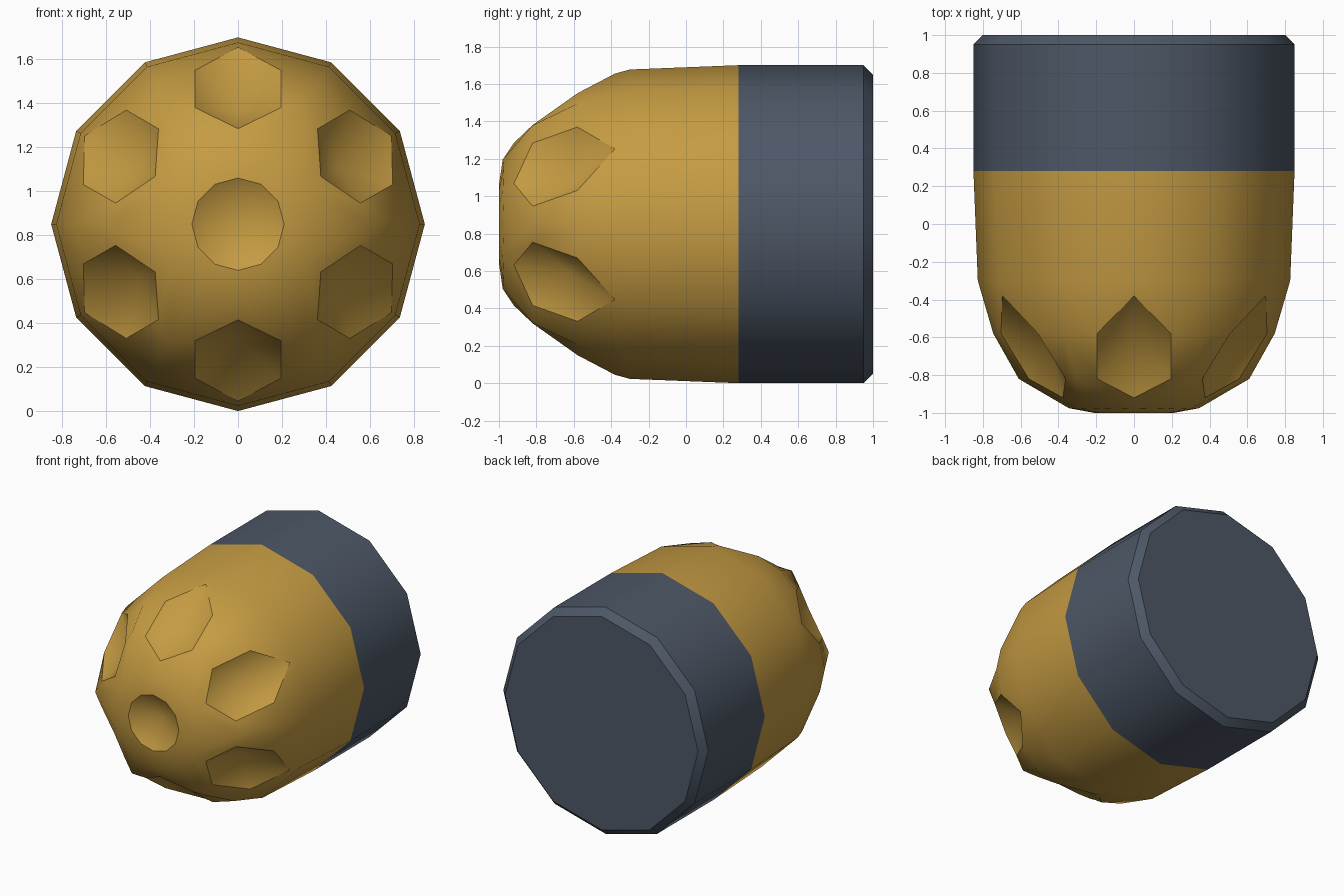
import bpy, bmesh, math

if "Cube" in bpy.data.objects:
    bpy.data.objects.remove(bpy.data.objects["Cube"])

CZ = 0.85        # height of the long axis
DENT = 0.12      # depth of the dimples


def material(name, col):
    m = bpy.data.materials.new(name)
    m.diffuse_color = (*col, 1)
    m.use_nodes = True
    m.node_tree.nodes["Principled BSDF"].inputs["Base Color"].default_value = m.diffuse_color
    return m


gold = material("brass gold", (0.56, 0.33, 0.055))
slate = material("slate blue", (0.075, 0.097, 0.135))


def point(angle, y, r):
    a = math.radians(angle)
    return (r * math.cos(a), y, CZ + r * math.sin(a))


def finish(bm, name, mat, rim_pairs=()):
    bmesh.ops.remove_doubles(bm, verts=bm.verts, dist=0.0005)
    bmesh.ops.recalc_face_normals(bm, faces=bm.faces)
    for f in bm.faces:
        f.smooth = True
    for e in bm.edges:
        if len(e.link_faces) == 2:
            dent_sides = sum(f.material_index for f in e.link_faces)
            e.smooth = dent_sides == 2 or (dent_sides == 0 and e.calc_face_angle() < math.radians(38))
    for f in bm.faces:
        f.material_index = 0
    # make sure the normals face outward
    far = max(bm.faces, key=lambda f: f.calc_center_median().z)
    if far.normal.z < 0:
        bmesh.ops.reverse_faces(bm, faces=bm.faces)
    me = bpy.data.meshes.new(name)
    bm.to_mesh(me)
    bm.free()
    me.materials.append(mat)
    ob = bpy.data.objects.new(name, me)
    bpy.context.collection.objects.link(ob)
    return ob


# rounded nose: six mirrored sectors, each with a hexagonal dimple, plus a tip dimple
bm = bmesh.new()


def face(pts, dent=False):
    f = bm.faces.new([bm.verts.new(p) for p in pts])
    f.material_index = int(dent)   # temporary tag for dimple faces


for k in range(6):
    a = 30 + 60 * k
    for s in (1, -1):
        b = a + 30 * s
        # meridian between dimples
        B = [point(b, y, r) for y, r in
             ((-1, .21), (-.975, .345), (-.82, .61), (-.58, .745), (-.30, .827), (.28, .85))]
        # meridian through the dimple
        D = [point(a, y, r) for y, r in
             ((-1, .21), (-.98, .345), (-.92, .435), (-.38, .805), (-.30, .827), (.28, .85))]
        low = point(a + 20.2 * s, -.82, .565)
        high = point(a + 15.6 * s, -.58, .727)
        face([D[0], B[0], B[1], D[1]])
        face([D[1], B[1], B[2], low])
        face([D[1], low, D[2]])
        face([low, B[2], B[3], high])
        face([high, B[3], B[4]])
        face([high, B[4], D[4], D[3]])
        face([D[4], B[4], B[5], D[5]])
        # dimple fan
        c = point(a, -.683 + .565 * DENT, .617 - .824 * DENT)
        for p, q in ((D[2], low), (low, high), (high, D[3])):
            face([p, q, c], True)
        face([D[0], B[0], (0, -1 + DENT, CZ)], True)
finish(bm, "nose", gold)

# straight rear case with chamfered end
bm = bmesh.new()
rings = [[bm.verts.new(point(30 * i, y, r)) for i in range(12)]
         for y, r in ((.28, .85), (.95, .85), (1, .80))]
for r0, r1 in zip(rings, rings[1:]):
    for i in range(12):
        j = (i + 1) % 12
        bm.faces.new((r0[i], r0[j], r1[j], r1[i]))
bm.faces.new(rings[-1])
finish(bm, "rear_case", slate)
